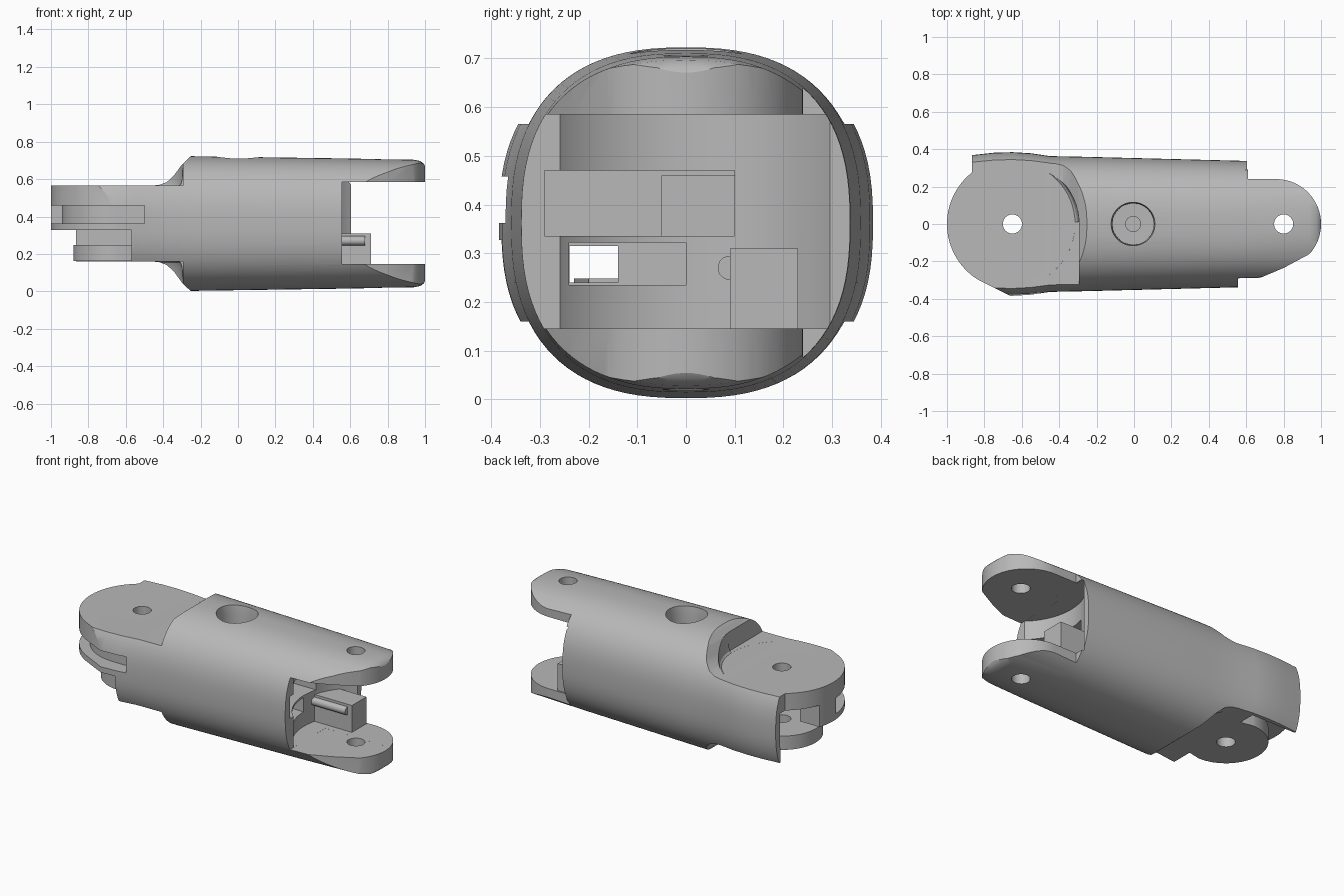
import bpy, bmesh, math

old = bpy.data.objects.get("Cube")
if old:
    bpy.data.objects.remove(old, do_unlink=True)

MID = 0.3625          # height of the long axis
KNUCKLE, HINGE = -0.65, 0.8   # pin positions along x

grey = bpy.data.materials.new("plain grey")
grey.use_nodes = True
grey.diffuse_color = (0.48, 0.48, 0.48, 1)
grey.node_tree.nodes["Principled BSDF"].inputs["Base Color"].default_value = (0.48, 0.48, 0.48, 1)


def stack(name, rings):
    """Solid skinned through a list of equal-length point rings."""
    bm = bmesh.new()
    loops = [[bm.verts.new(p) for p in ring] for ring in rings]
    n = len(loops[0])
    for a, b in zip(loops, loops[1:]):
        for i in range(n):
            j = (i + 1) % n
            bm.faces.new((a[i], a[j], b[j], b[i]))
    bm.faces.new(loops[0])
    bm.faces.new(loops[-1])
    bmesh.ops.recalc_face_normals(bm, faces=bm.faces)
    if bm.calc_volume(signed=True) < 0:
        bmesh.ops.reverse_faces(bm, faces=bm.faces)
    mesh = bpy.data.meshes.new(name)
    bm.to_mesh(mesh)
    bm.free()
    ob = bpy.data.objects.new(name, mesh)
    bpy.context.collection.objects.link(ob)
    mesh.materials.append(grey)
    return ob


def arc(cx, r, start, end, steps=32):
    angles = [math.radians(start + (end - start) * i / steps) for i in range(steps + 1)]
    return [(cx + r * math.cos(a), r * math.sin(a)) for a in angles]


def prism(name, outline, z0, z1):
    return stack(name, [[(x, y, z) for x, y in outline] for z in (z0, z1)])


def box(name, x0, x1, y0, y1, z0, z1):
    return prism(name, [(x0, y0), (x1, y0), (x1, y1), (x0, y1)], z0, z1)


def lathe(name, cx, profile):
    return stack(name, [[(x, y, z) for x, y in arc(cx, r, 0, 360, 64)[:-1]] for r, z in profile])


def volume(mesh):
    bm = bmesh.new()
    bm.from_mesh(mesh)
    v = bm.calc_volume(signed=True)
    bm.free()
    return v


def combine(target, tool, operation="DIFFERENCE"):
    """Boolean that moves to the next solver if the volume changes the wrong way."""
    mod = target.modifiers.new("combine", "BOOLEAN")
    mod.operation = operation
    mod.object = tool
    before = volume(target.data)
    for solver in ("MANIFOLD", "EXACT", "FLOAT"):
        mod.solver = solver
        bpy.context.view_layer.update()
        graph = bpy.context.evaluated_depsgraph_get()
        result = bpy.data.meshes.new_from_object(target.evaluated_get(graph))
        change = volume(result) - before
        if (change > 1e-6) if operation == "UNION" else (-before < change < -1e-6):
            target.data = result
            break
    target.modifiers.remove(mod)
    bpy.data.objects.remove(tool, do_unlink=True)


def section(x, half_y, half_z, power=2.5, steps=96):
    ring = []
    for i in range(steps):
        a = 2 * math.pi * i / steps
        c, s = math.cos(a), math.sin(a)
        ring.append((x, half_y * math.copysign(abs(c) ** (2 / power), c),
                     MID + half_z * math.copysign(abs(s) ** (2 / power), s)))
    return ring


# Main shell: rounded sections along the length
body = stack("finger_link", [section(*s) for s in (
    (-1.02, .36, .36), (-.85, .37, .36), (-.75, .381, .36), (-.65, .384, .36),
    (-.55, .378, .36), (-.45, .363, .36), (-.25, .359, .36), (.57, .338, .348),
    (.94, .325, .341), (.975, .318, .334), (.993, .31, .32), (1.005, .30, .30))])

# Plan outline: round knuckle, side wall, rounded hinge tongues
outline = (arc(KNUCKLE, .35, 128, 240) + [(-.65, -.39), (-.6, -.5), (.565, -.5), (.565, -.29),
           (.67, -.29), (.8, -.235)] + arc(.76, .24, -42, 90) + [(.61, .24), (.61, .5), (-.868, .5)])
combine(body, prism("plan", outline, -.2, 1), "INTERSECT")

# Flat clearance above and below the knuckle, with a sloping shoulder
slope = [(-.24, .37), (-.27, .345), (-.30, .315), (-.34, .26), (-.38, .222), (-.42, .207),
         (-.46, .2023), (-1.2, .2023), (-1.2, .5), (-.24, .5)]
for sign in (1, -1):
    def h(z):
        return MID + sign * z
    combine(body, stack("slope", [[(x, y, h(z)) for x, z in slope] for y in (-.6, .6)]))
    combine(body, lathe("shoulder", KNUCKLE,
            [(.335, h(.2027)), (.345, h(.212)), (.352, h(.235)), (.357, h(.33)), (.37, h(.5))]))
    combine(body, box("side_clear", -1.1, -.293, -.55, .01, h(.2029), h(.45)))

# Hinge gap between the tongues
combine(body, box("gap_front", .557, 1.2, -.6, .05, .145, .585))
combine(body, box("gap_back", .603, 1.2, 0, .6, .1451, .5849))
combine(body, lathe("gap_round", HINGE, [(.355, .1452), (.355, .5848)]))

# Cable channels
combine(body, box("upper_channel", -.48, .7, -.29, .10, .335, .47))
combine(body, box("lower_channel", -.15, .7, -.24, 0, .235, .322))
combine(body, box("lower_exit", -1.2, -.1, -.239, -.14, .24, .315))

# Knuckle underside, rear pocket and front cable groove
combine(body, box("underside", -1.2, -.57, -.6, .32, .1, .327))
combine(body, box("pocket", -1.25, -.45, .11, .325, .251, .461))
combine(body, box("inner_pocket", -.85, -.44, -.05, .12, .252, .459))
groove = arc(KNUCKLE, .29, 185, 270) + [(-.5, -.29), (-.5, -.6), (-1.2, -.6), (-1.2, -.03)]
combine(body, prism("groove", groove, .362, .458))

# Lower knuckle lug, hinge stop and its small rib
lug = arc(KNUCKLE, .23, 90, 270) + [(-.5, -.2), (-.5, .2)]
combine(body, prism("lug", lug, .163, .248), "UNION")
combine(body, box("stop", .42, .71, .09, .23, .135, .31), "UNION")
rib = [(.102 + .012 * math.copysign(1, math.cos(a)) + .025 * math.cos(a), .27 + .025 * math.sin(a))
       for a in [math.pi * (i + .5) / 8 for i in range(16)]]
combine(body, stack("rib", [[(x, y, z) for y, z in rib] for x in (.42, .68)]), "UNION")

# Pin holes and top recess
for x in (KNUCKLE, HINGE):
    combine(body, lathe("pin_hole", x, [(.051, -.2), (.051, 1)]))
combine(body, lathe("recess", -.005, [(.04, .50), (.04, .56), (.11, .561), (.111, .67), (.12, .74)]))

# Smooth rounded skin with crisp machined edges
bpy.ops.object.select_all(action="DESELECT")
body.select_set(True)
bpy.context.view_layer.objects.active = body
bpy.ops.object.shade_smooth_by_angle(angle=math.radians(30))
